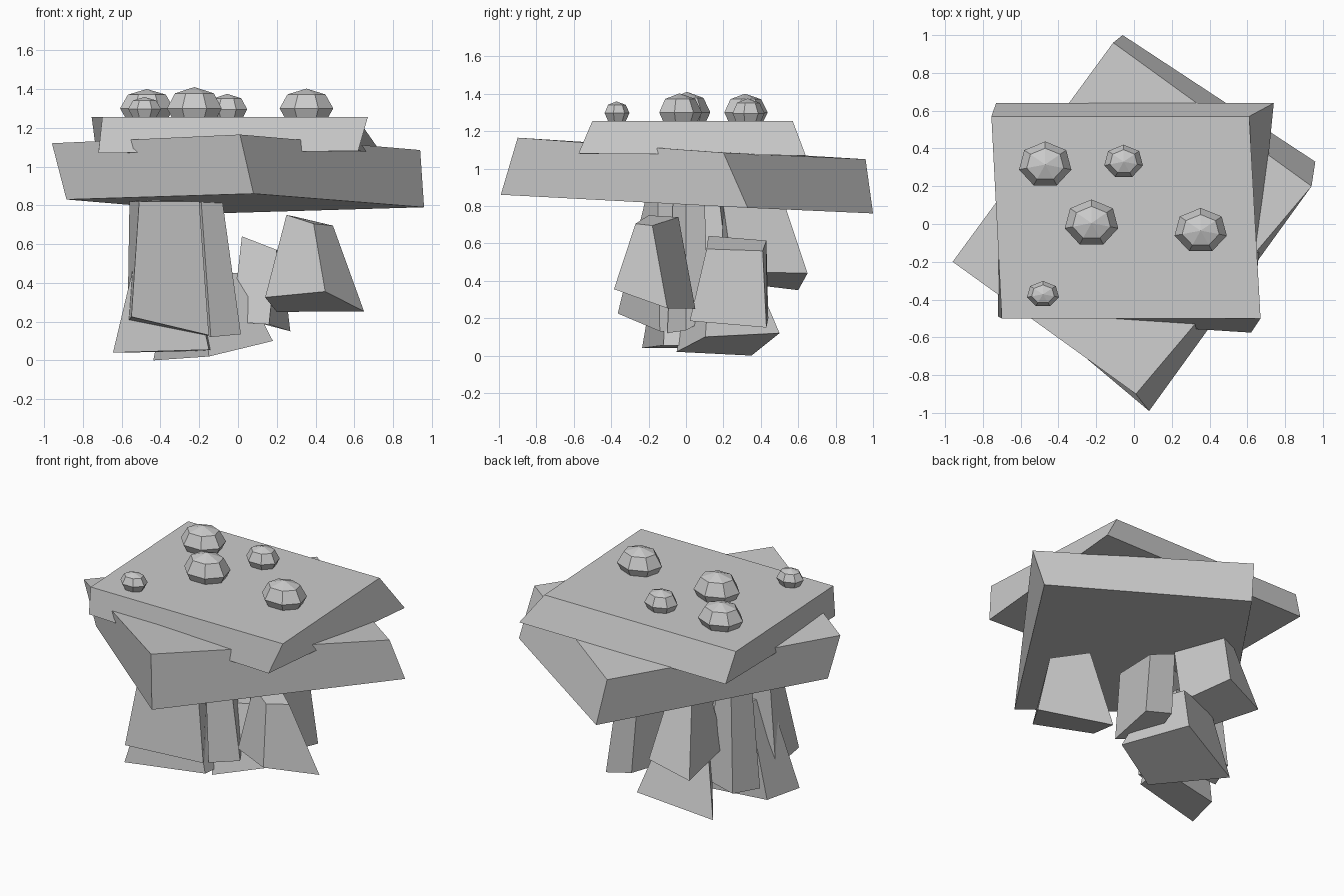
import bpy, bmesh
from mathutils import Vector

stone = bpy.data.materials.new("grey stone")
stone.diffuse_color = (0.6, 0.6, 0.6, 1)


def finish(name, bm):
    bmesh.ops.recalc_face_normals(bm, faces=bm.faces)
    mesh = bpy.data.meshes.new(name)
    bm.to_mesh(mesh)
    bm.free()
    mesh.materials.append(stone)
    obj = bpy.data.objects.new(name, mesh)
    bpy.context.collection.objects.link(obj)
    return obj


def block(name, bottom, top):
    """Tapered, skewed stone: four bottom corners joined to four top corners."""
    bm = bmesh.new()
    lo = [bm.verts.new(Vector(p)) for p in bottom]
    hi = [bm.verts.new(Vector(p)) for p in top]
    bm.faces.new(lo[::-1])
    bm.faces.new(hi)
    for i in range(4):
        j = (i + 1) % 4
        bm.faces.new((lo[i], lo[j], hi[j], hi[i]))
    return finish(name, bm)


def stud(name, center, radii):
    """Seven-sided flattened pebble."""
    bm = bmesh.new()
    bmesh.ops.create_uvsphere(bm, u_segments=7, v_segments=4, radius=1)
    bmesh.ops.scale(bm, vec=radii, verts=bm.verts)
    bmesh.ops.translate(bm, vec=center, verts=bm.verts)
    return finish(name, bm)


# Two stacked slabs, twisted against each other
block("upper_slab",
      [(-.72, -.49, 1.07), (.62, -.575, 1.08), (.74, .64, 1.07), (-.73, .64, 1.065)],
      [(-.70, -.5, 1.255), (.67, -.5, 1.255), (.61, .57, 1.255), (-.755, .57, 1.255)])
block("lower_slab",
      [(-.885, -.18, .83), (.08, -.99, .86), (.96, .33, .79), (-.06, 1.0, .76)],
      [(-.96, -.2, 1.12), (.01, -.9, 1.165), (.94, .2, 1.085), (-.11, .96, 1.05)])

# Hanging stones under the slabs
block("front_right_stone",
      [(.14, -.2, .325), (.45, -.385, .355), (.65, -.1, .253), (.2, .05, .25)],
      [(.25, -.2, .75), (.39, -.27, .705), (.49, -.18, .695), (.3, -.04, .74)])
block("right_stone",
      [(-.03, .12, .2), (.16, .02, .185), (.27, .43, .15), (.08, .44, .2)],
      [(.02, .12, .64), (.2, .11, .57), (.22, .41, .56), (.05, .43, .615)])
block("back_stone",
      [(-.4, .18, .4), (-.15, .25, .45), (-.19, .65, .44), (-.444, .6, .35)],
      [(-.33, .25, .8), (-.14, .2, .8), (-.24, .535, .785), (-.37, .47, .79)])
block("front_left_stone",
      [(-.55, -.365, .225), (-.15, -.14, .13), (-.25, .08, .12), (-.57, -.1, .2)],
      [(-.51, -.22, .82), (-.2, -.15, .82), (-.23, .03, .84), (-.56, -.05, .82)])
block("center_stone",
      [(-.14, -.1, .12), (.015, 0, .135), (-.05, .12, .2), (-.2, .02, .15)],
      [(-.19, -.07, .82), (-.08, 0, .82), (-.12, .1, .82), (-.22, .03, .82)])
block("left_stone",
      [(-.57, .06, .13), (-.33, .05, .15), (-.3, .25, .2), (-.507, .249, .15)],
      [(-.5, .05, .82), (-.36, .05, .82), (-.36, .18, .82), (-.46, .2, .82)])
block("bottom_left_stone",
      [(-.645, -.235, .04), (-.15, -.12, .055), (-.13, .1, .05), (-.585, .01, .04)],
      [(-.5, -.13, .65), (-.28, -.1, .65), (-.26, .08, .65), (-.48, .05, .65)])
block("bottom_back_stone",
      [(-.437, .35, 0), (-.15, -.05, .02), (.18, .103, .1), (0, .5, .12)],
      [(-.35, .28, .45), (-.2, .02, .45), (.0, .13, .45), (-.08, .36, .45)])

# Pebbles on the top face
for i, (c, r) in enumerate([
        ((-.47, .315, 1.3), (.142, .122, .1)),
        ((-.055, .33, 1.295), (.105, .09, .08)),
        ((-.225, .005, 1.3), (.145, .125, .11)),
        ((.353, -.035, 1.3), (.142, .12, .102)),
        ((-.482, -.372, 1.297), (.087, .07, .062))]):
    stud("pebble_%d" % (i + 1), c, r)
